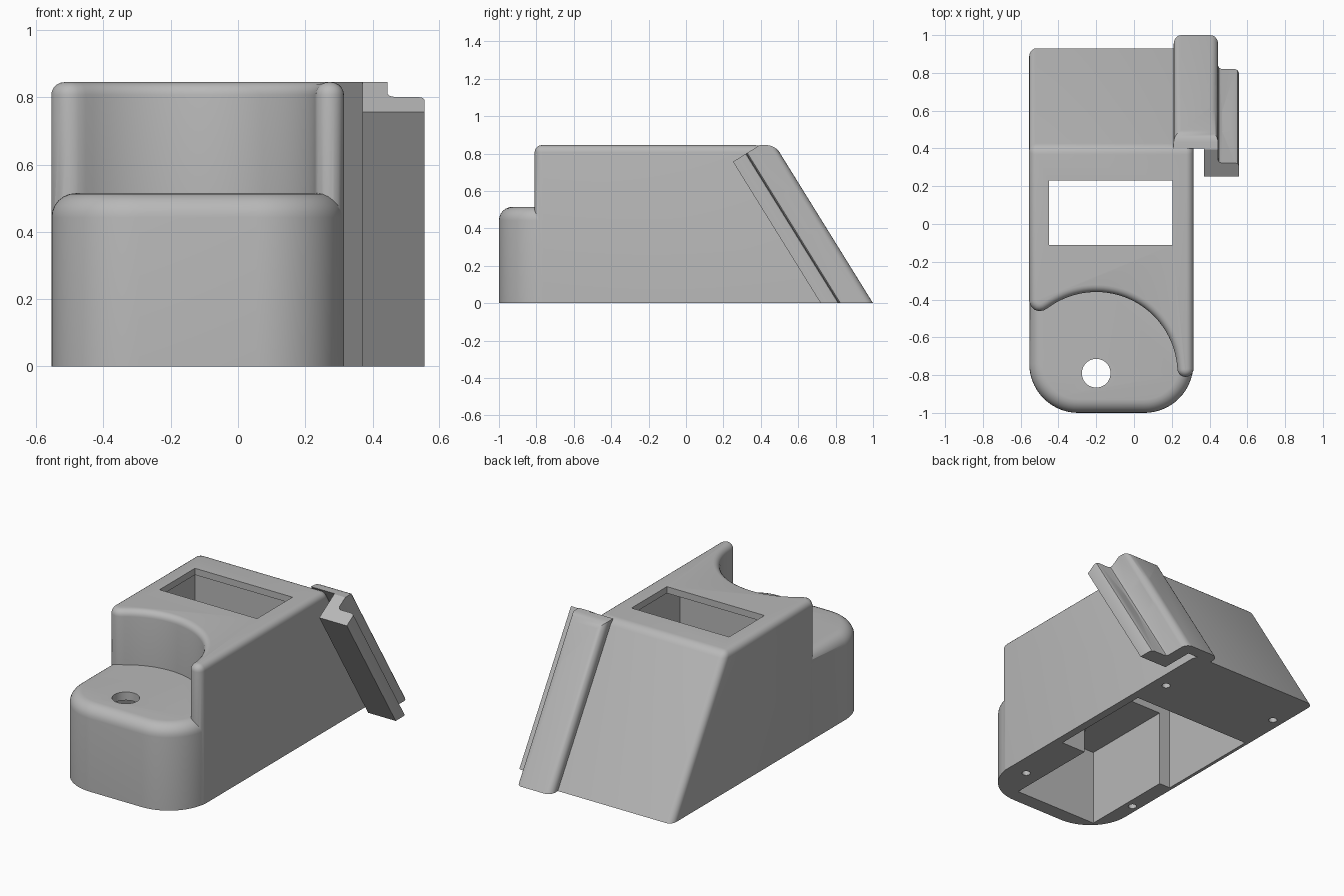
import bpy, bmesh, math
from mathutils import Vector, Matrix

if "Cube" in bpy.data.objects:
    bpy.data.objects.remove(bpy.data.objects["Cube"])

grey = bpy.data.materials.new("plain grey")
grey.use_nodes = True
colour = (0.48, 0.48, 0.48, 1)
grey.diffuse_color = colour
grey.node_tree.nodes["Principled BSDF"].inputs["Base Color"].default_value = colour

SLOPE = 0.62          # backward lean of the rear face (dy per dz)
TOP = 0.845
LEFT, RIGHT, BACK = -0.555, 0.315, 0.93


def arc(cx, cy, r, a0, a1, n):
    """Points on an arc, angles in degrees."""
    angles = [math.radians(a0 + (a1 - a0) * i / n) for i in range(n + 1)]
    return [(cx + r * math.cos(a), cy + r * math.sin(a)) for a in angles]


def prism(outline, z0, z1):
    """Extrude an xy outline from z0 to z1 and return the bmesh."""
    bm = bmesh.new()
    low = [bm.verts.new((x, y, z0)) for x, y in outline]
    high = [bm.verts.new((x, y, z1)) for x, y in outline]
    bm.faces.new(low)
    bm.faces.new(high)
    for i in range(len(low)):
        j = (i + 1) % len(low)
        bm.faces.new((low[i], low[j], high[j], high[i]))
    bmesh.ops.recalc_face_normals(bm, faces=bm.faces)
    return bm


def rectangle(x0, x1, y0, y1):
    return [(x0, y0), (x1, y0), (x1, y1), (x0, y1)]


def round_edges(bm, rule, radius, segments=5):
    """Bevel every edge whose two ends pass the rule."""
    edges = [e for e in bm.edges if rule(e.verts[0].co, e.verts[1].co)]
    bmesh.ops.bevel(bm, geom=edges, offset=radius, offset_type='OFFSET',
                    segments=segments, profile=0.5, affect='EDGES', clamp_overlap=False)


def make(name, bm):
    bmesh.ops.recalc_face_normals(bm, faces=bm.faces)
    mesh = bpy.data.meshes.new(name)
    bm.to_mesh(mesh)
    bm.free()
    mesh.materials.append(grey)
    obj = bpy.data.objects.new(name, mesh)
    bpy.context.collection.objects.link(obj)
    return obj


def combine(target, bm, operation='DIFFERENCE'):
    """Apply a boolean with a temporary tool shape."""
    tool = make("tool", bm)
    mod = target.modifiers.new("cut", 'BOOLEAN')
    mod.operation, mod.solver, mod.object = operation, 'EXACT', tool
    bpy.context.view_layer.update()
    graph = bpy.context.evaluated_depsgraph_get()
    result = bpy.data.meshes.new_from_object(target.evaluated_get(graph))
    target.modifiers.clear()
    target.data = result
    bpy.data.objects.remove(tool)


def finish(obj):
    bpy.ops.object.select_all(action='DESELECT')
    obj.select_set(True)
    bpy.context.view_layer.objects.active = obj
    bpy.ops.object.shade_smooth_by_angle(angle=math.radians(32))


# Tall housing with a scooped front and a leaning rear face
left_tip = [(-0.475, -0.456), (-0.5, -0.462), (-0.525, -0.455), (-0.545, -0.435), (LEFT, -0.41)]
outline = ([(RIGHT, BACK)] + arc(0.2725, -0.767, 0.0425, 0, -180, 12)
           + arc(-0.2, -0.79, 0.43, 4, 126, 36) + left_tip + [(LEFT, BACK)])
bm = prism(outline, 0, TOP)
for v in bm.verts:
    if v.co.z > 0.5 and v.co.y > 0.9:
        v.co.y -= SLOPE * TOP
round_edges(bm, lambda a, b: (a.z > 0.8 and b.z > 0.8)
            or (abs(a.z - b.z) > 0.5 and max(a.y, b.y) > 0.9), 0.038)
housing = make("housing", bm)

# Low rounded nose in front of the scoop
inset = 0.0005
nose = (arc(LEFT + 0.26 + inset, -0.74, 0.26, 180, 270, 14)
        + arc(RIGHT - 0.26 - inset, -0.74, 0.26, 270, 360, 14)
        + [(RIGHT - inset, -0.25), (LEFT + inset, -0.25)])
bm = prism(nose, 0, 0.515)
round_edges(bm, lambda a, b: a.z > 0.5 and b.z > 0.5, 0.072, 6)
combine(housing, bm, 'UNION')

# Hollow underside, display window, cable hole and screw holes
combine(housing, prism(rectangle(-0.46, 0.10, -0.91, -0.2), -0.1, 0.465))
combine(housing, prism(rectangle(-0.535, 0.265, -0.32, 0.35), -0.11, 0.805))
combine(housing, prism(rectangle(-0.45, 0.205, -0.11, 0.23), 0.7, 1))
combine(housing, prism(arc(-0.2, -0.79, 0.076, 0, 352.5, 47), 0.3, 0.7))
for x, y in [(0.2, -0.72), (-0.508, -0.62), (0.23, 0.56), (-0.49, 0.65)]:
    combine(housing, prism(arc(x, y, 0.024, 0, 345, 23), -0.05, 0.12))
finish(housing)

# Stepped bracket lying along the rear face
step = [(0.21, 0.924), (0.37, 0.924), (0.37, 0.72), (0.555, 0.72), (0.555, 0.80),
        (0.549, 0.814), (0.535, 0.82), (0.465, 0.82), (0.451, 0.826), (0.445, 0.84),
        (0.445, 1.0), (0.21, 1.0)]
bm = prism(step, 0, 1)
for v in bm.verts:
    v.co.y -= SLOPE * v.co.z
up = Vector((0, -SLOPE, 1)).normalized()
out = Vector((0, 1, SLOPE)).normalized()
for point, normal in [((0, 0.252, 0.757), up), ((0, 0, TOP), Vector((0, 0, 1)))]:
    cut = bmesh.ops.bisect_plane(bm, geom=bm.verts[:] + bm.edges[:] + bm.faces[:],
                                 plane_co=point, plane_no=normal, clear_outer=True)
    bmesh.ops.holes_fill(bm, edges=[e for e in bm.edges if e.is_boundary])


def outer(p):
    return p.y + SLOPE * p.z > 0.995


round_edges(bm, lambda a, b: outer(a) and outer(b) and max(a.z, b.z) > 0.1, 0.04)
bracket = make("bracket", bm)


def capsule(radius, half_length, near, far):
    """Slot-shaped cutter square to the leaning plate."""
    d = half_length - radius
    bm = prism(arc(0, d, radius, 0, 180, 16) + arc(0, -d, radius, 180, 360, 16), near, far)
    frame = Matrix((Vector((1, 0, 0)), up, out)).transposed().to_4x4()
    frame.translation = (0.4675, 0.47, 0.4025)
    bm.transform(frame)
    return bm


# Fixing slot and the clearance recess above it
combine(bracket, capsule(0.0475, 0.097, -0.1, 0.2))
combine(bracket, capsule(0.082, 0.14, 0.086, 0.5))
finish(bracket)
